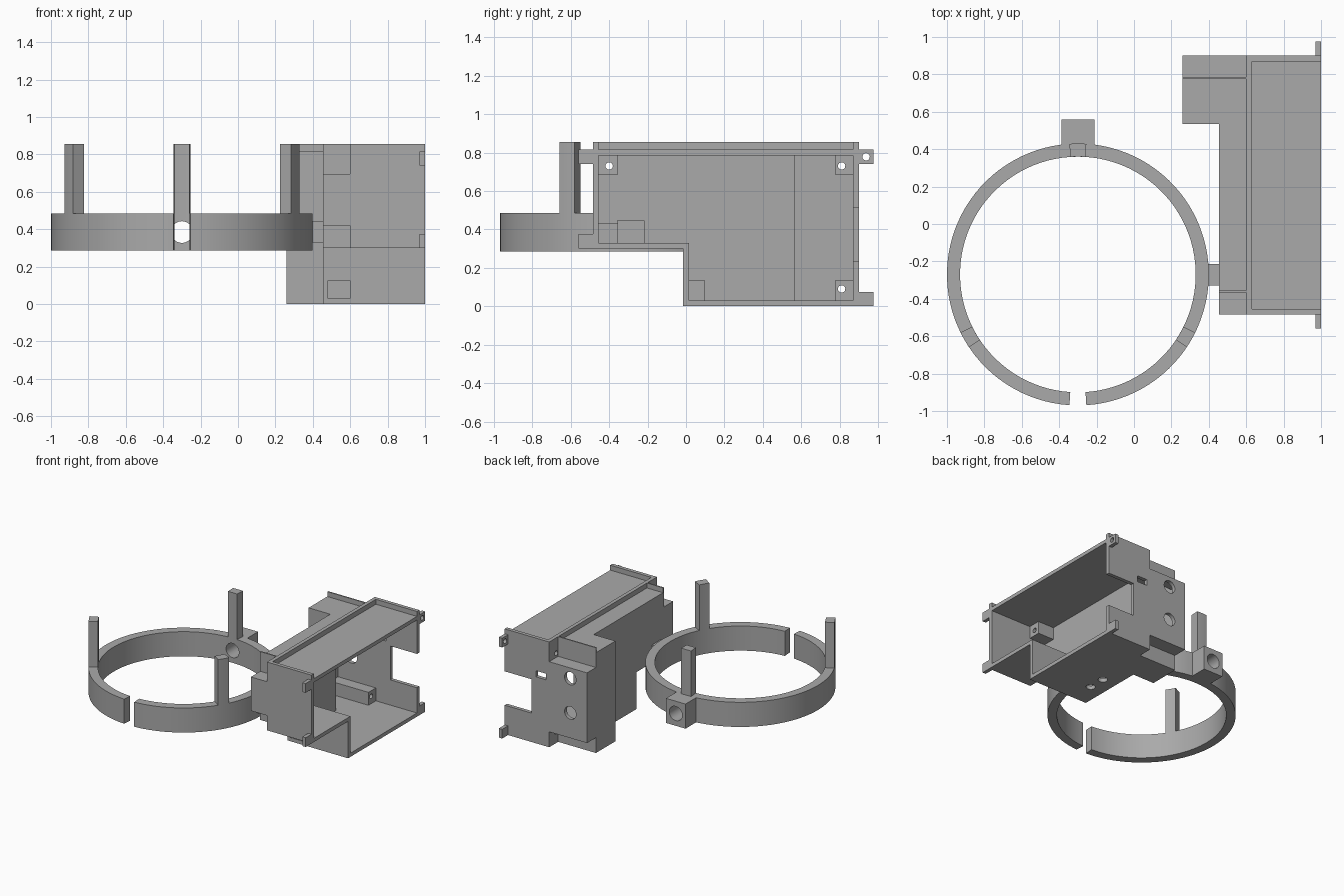
import bpy
import bmesh
from math import radians, cos, sin
from mathutils import Matrix, Vector

if "Cube" in bpy.data.objects:
    bpy.data.objects.remove(bpy.data.objects["Cube"])

grey = bpy.data.materials.new("plain_grey")
grey.use_nodes = True
grey.diffuse_color = (0.4, 0.4, 0.4, 1)
grey.node_tree.nodes["Principled BSDF"].inputs["Base Color"].default_value = (0.4, 0.4, 0.4, 1)


def finish(bm, name):
    bmesh.ops.recalc_face_normals(bm, faces=bm.faces)
    mesh = bpy.data.meshes.new(name)
    bm.to_mesh(mesh)
    bm.free()
    mesh.materials.append(grey)
    ob = bpy.data.objects.new(name, mesh)
    bpy.context.collection.objects.link(ob)
    return ob


def box(x, y, z, name="block"):
    """Box from its (low, high) range on each axis."""
    bm = bmesh.new()
    bmesh.ops.create_cube(bm, size=1)
    for v in bm.verts:
        v.co = [r[0] if c < 0 else r[1] for r, c in zip((x, y, z), v.co)]
    return finish(bm, name)


def prism(points, x0, x1, name="prism"):
    """Extrude a y-z outline along x."""
    bm = bmesh.new()
    face = bm.faces.new([bm.verts.new((x0, y, z)) for y, z in points])
    side = bmesh.ops.extrude_face_region(bm, geom=[face])["geom"]
    bmesh.ops.translate(bm, vec=(x1 - x0, 0, 0),
                        verts=[g for g in side if isinstance(g, bmesh.types.BMVert)])
    return finish(bm, name)


def rod(axis, centre, r, length):
    """Round cutter along the x, y or z axis."""
    bm = bmesh.new()
    bmesh.ops.create_cone(bm, cap_ends=True, segments=32, radius1=r, radius2=r, depth=length)
    turn = Vector((0, 0, 1)).rotation_difference(Vector([a == axis for a in "xyz"]))
    bm.transform(Matrix.Translation(centre) @ turn.to_matrix().to_4x4())
    return finish(bm, "hole_cutter")


def arc(a0, a1, z0, z1, steps, name):
    """Sector of the ring between two angles."""
    bm = bmesh.new()
    rows = []
    for i in range(steps + 1):
        a = radians(a0 + (a1 - a0) * i / steps)
        rows.append([bm.verts.new((CX + r * cos(a), CY + r * sin(a), z))
                     for r, z in ((R_IN, z0), (R_OUT, z0), (R_OUT, z1), (R_IN, z1))])
    for p, q in zip(rows, rows[1:]):
        for k in range(4):
            n = (k + 1) % 4
            bm.faces.new((p[k], p[n], q[n], q[k]))
    bm.faces.new(rows[0])
    bm.faces.new(rows[-1])
    return finish(bm, name)


def combine(target, operation, parts):
    """Add or cut parts, then remove them."""
    for part in parts:
        mod = target.modifiers.new("cut", 'BOOLEAN')
        mod.operation = operation
        mod.solver = 'EXACT'
        mod.object = part
        bpy.context.view_layer.objects.active = target
        bpy.ops.object.modifier_apply(modifier=mod.name)
        bpy.data.objects.remove(part)


# Split ring with its back lug
CX, CY, R_IN, R_OUT = -0.3, -0.27, 0.63, 0.70
HALF = 3.7
ring = arc(-90 + HALF, 270 - HALF, 0.285, 0.485, 96, "split_ring")
combine(ring, 'UNION', [box((-0.388, -0.212), (0.39, 0.56), (0.285, 0.485)),
                        box((0.37, 0.46), (-0.33, -0.215), (0.33, 0.445))])
combine(ring, 'DIFFERENCE', [rod("y", (CX, 0.45, 0.385), 0.058, 0.4),
                             rod("x", (0.4, -0.273, 0.385), 0.04, 0.4)])

# Three upright prongs
prongs = [arc(a - HALF, a + HALF, 0.485, 0.855, 4, f"{n}_prong")
          for n, a in (("back", 90), ("right", 210), ("left", 330))]

# Stepped housing with a side bay, hollowed out from the open side
FRONT, BACK, STEP, LOW, TOP, W = -0.485, 0.9, -0.015, 0.3, 0.815, 0.03


def outline(w):
    return [(FRONT + w, LOW + w), (STEP + w, LOW + w), (STEP + w, w),
            (BACK - w, w), (BACK - w, TOP - w), (FRONT + w, TOP - w)]


housing = prism(outline(0), 0.455, 1, "housing")
combine(housing, 'UNION', [box((0.26, 0.6), (0.535, BACK), (0, TOP))])
combine(housing, 'DIFFERENCE', [prism(outline(W), 0.485, 1.1),
                                box((0.29, 0.6), (0.565, BACK - W), (W, TOP - W))])

# Raised rim round three edges of the lid
rim = box((0.6, 1), (FRONT, BACK), (0.8, 0.855))
combine(rim, 'DIFFERENCE', [box((0.63, 1.1), (FRONT + W, BACK - W), (0.7, 0.9))])
combine(housing, 'UNION', [rim])

# Corner screw bosses, wire collar and thin upright lips
F_IN, B_IN = -0.355, 0.775
combine(housing, 'UNION', [
    box((0.47, 0.63), (-0.47, F_IN), (0.685, 0.8)),
    box((0.47, 0.63), (-0.47, F_IN), (0.315, 0.43)),
    box((0.28, 0.63), (B_IN, 0.885), (0.685, 0.8)),
    box((0.28, 0.63), (B_IN, 0.885), (0.015, 0.135)),
    box((0.47, 0.63), (0, 0.1), (0.015, 0.135)),
    box((0.47, 0.6), (-0.36, -0.215), (0.315, 0.445)),
    box((0.455, 0.61), (F_IN - 0.01, F_IN), (0.8, 0.855)),
    box((0.26, 0.61), (B_IN, B_IN + 0.01), (0.8, 0.855)),
])

# Screw recesses at the corners
combine(housing, 'DIFFERENCE', [
    box((0.2, 0.6), (-0.6, F_IN - 0.01), (0.695, 1)),
    box((0.2, 0.6), (-0.6, F_IN - 0.01), (0.2, 0.42)),
    box((0.2, 0.6), (B_IN + 0.01, 1), (0.695, 1)),
    box((0.2, 0.6), (B_IN + 0.01, 1), (-0.1, 0.125)),
    box((0.48, 0.6), (-0.1, 0.09), (W, 0.125)),
])

# Screw holes, wire hole, back wall openings and floor holes
screws = ((-0.4, 0.73), (-0.4, 0.385), (0.81, 0.73), (0.81, 0.09), (0.07, 0.09))
combine(housing, 'DIFFERENCE', [rod("x", (0.55, y, z), 0.019, 0.3) for y, z in screws])
combine(housing, 'DIFFERENCE', [
    rod("x", (0.5, -0.273, 0.385), 0.04, 0.4),
    rod("y", (0.41, BACK, 0.33), 0.052, 0.1),
    rod("y", (0.41, BACK, 0.61), 0.052, 0.1),
    rod("z", (0.58, 0.19, 0), 0.035, 0.1),
    rod("z", (0.58, 0.33, 0), 0.035, 0.1),
    box((0.63, 0.72), (0.85, 0.95), (0.54, 0.59)),
    box((0.76, 1.1), (0.85, 0.95), (0.235, 0.51)),
])

# Mounting tabs at the open side
tabs = []
for name, y, z in (("front_upper", FRONT - 0.075, 0.74), ("front_lower", FRONT - 0.075, LOW),
                   ("back_upper", BACK, 0.74), ("back_lower", BACK, 0)):
    tab = box((0.97, 1), (y, y + 0.075), (z, z + 0.075), name + "_tab")
    combine(tab, 'DIFFERENCE', [rod("x", (1, y + 0.0375, z + 0.0375), 0.019, 0.2)])
    tabs.append(tab)

# Smooth the curved walls, keep the edges sharp
bpy.ops.object.select_all(action='DESELECT')
for ob in [ring, housing] + prongs + tabs:
    ob.select_set(True)
bpy.context.view_layer.objects.active = ring
bpy.ops.object.shade_smooth_by_angle(angle=radians(30))
